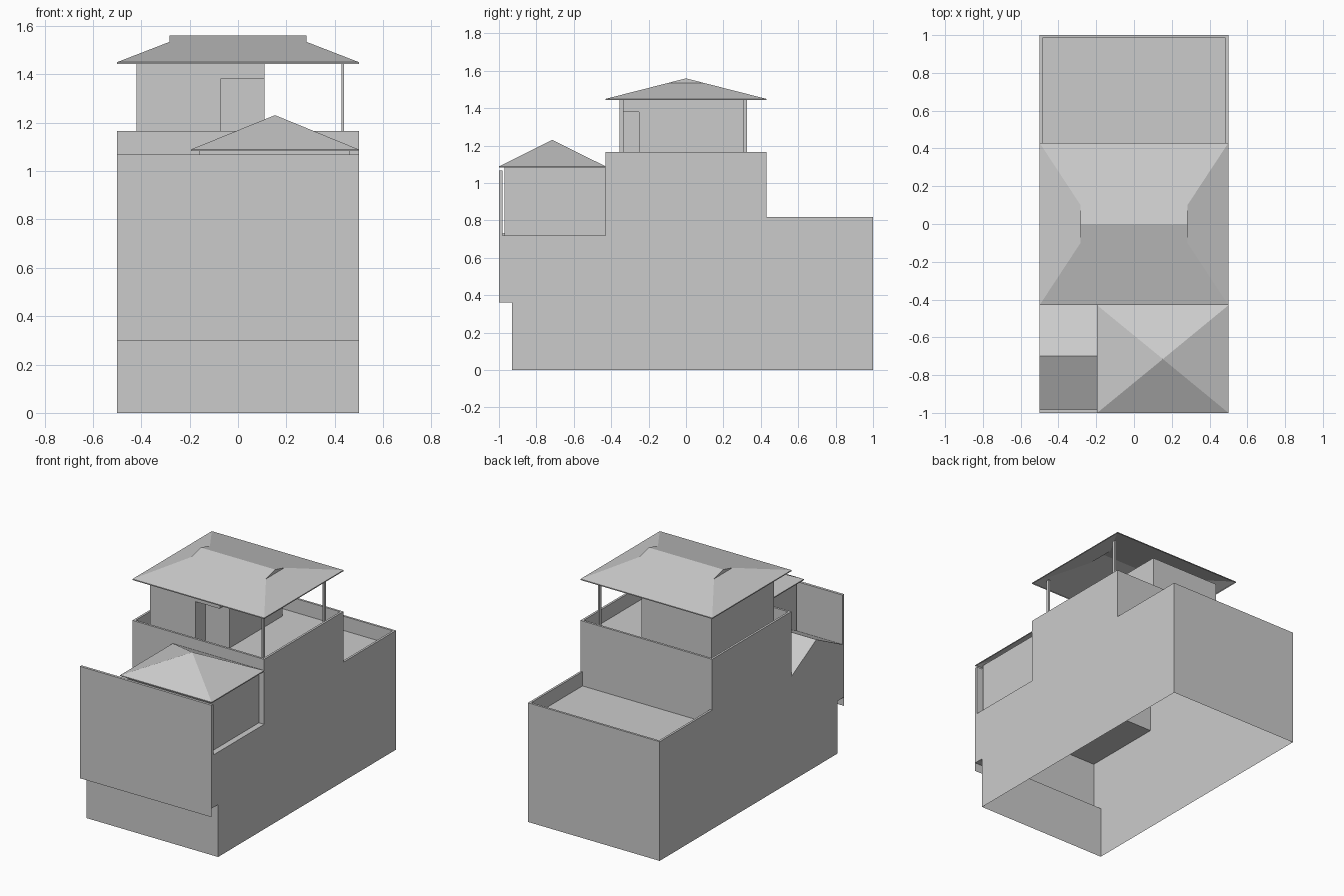
import bpy, bmesh

if "Cube" in bpy.data.objects:
    bpy.data.objects.remove(bpy.data.objects["Cube"])


def finish(name, bm):
    """Weld, orient and link a bmesh as a named object."""
    bmesh.ops.remove_doubles(bm, verts=bm.verts, dist=0.0005)
    bmesh.ops.recalc_face_normals(bm, faces=bm.faces)
    mesh = bpy.data.meshes.new(name)
    bm.to_mesh(mesh)
    bm.free()
    obj = bpy.data.objects.new(name, mesh)
    bpy.context.collection.objects.link(obj)
    return obj


def face(bm, pts):
    return bm.faces.new([bm.verts.new(p) for p in pts])


def rect(x0, x1, y0, y1):
    return [(x0, y0), (x1, y0), (x1, y1), (x0, y1)]


def walls(bm, outline, z0, z1):
    """Vertical walls following a closed xy outline."""
    for a, b in zip(outline, outline[1:] + outline[:1]):
        face(bm, [(*a, z0), (*b, z0), (*b, z1), (*a, z1)])


def box(name, x0, x1, y0, y1, z0, z1):
    bm = bmesh.new()
    r = rect(x0, x1, y0, y1)
    walls(bm, r, z0, z1)
    for z in (z0, z1):
        face(bm, [(*p, z) for p in r])
    return finish(name, bm)


def terrace(bm, outer, inner, z_top, z_floor):
    """Sunken roof terrace: parapet rim, inner walls and floor."""
    for i in range(4):
        j = (i + 1) % 4
        if abs(outer[i][1] - inner[i][1]) + abs(outer[j][1] - inner[j][1]) > 0.001 or i % 2:
            face(bm, [(*outer[i], z_top), (*outer[j], z_top),
                      (*inner[j], z_top), (*inner[i], z_top)])
    walls(bm, inner, z_floor, z_top)
    face(bm, [(*p, z_floor) for p in inner])


# Main stepped body: yz profile between two side walls, open underneath
profile = [(-.93, 0), (-.93, .36), (-1, .36), (-1, .72), (-.43, .72),
           (-.43, 1.166), (.43, 1.166), (.43, .818), (1, .818), (1, 0)]
bm = bmesh.new()
for x in (-.5, .5):
    face(bm, [(x, y, z) for y, z in profile])
for i, (a, b) in enumerate(zip(profile, profile[1:])):
    if i not in (5, 7):  # the two terraces replace these tops
        face(bm, [(-.5, *a), (.5, *a), (.5, *b), (-.5, *b)])
terrace(bm, rect(-.5, .5, -.43, .43), rect(-.485, .485, -.415, .415), 1.166, 1.07)
terrace(bm, rect(-.5, .5, .43, 1), rect(-.485, .485, .43, .985), .818, .72)
finish("building_body", bm)

# Front parapet and the thin lip hanging below the overhang
box("front_parapet", -.5, .5, -1, -.982, .72, 1.068)
bm = bmesh.new()
face(bm, [(-.5, -1, .3), (.5, -1, .3), (.5, -1, .36), (-.5, -1, .36)])
finish("front_lip", bm)

# Small gabled roof on the left of the front terrace
tri = [(-1, .72), (-.7, .87), (-.43, .72)]
bm = bmesh.new()
face(bm, [(-.5, *p) for p in tri])
for a, b in zip(tri, tri[1:]):
    face(bm, [(-.5, *a), (-.16, *a), (-.16, *b), (-.5, *b)])
finish("gable_roof", bm)

# Front room with pyramid roof
bm = bmesh.new()
walls(bm, rect(-.16, .46, -.97, -.43), .72, 1.087)
finish("front_room", bm)
bm = bmesh.new()
r = rect(-.195, .5, -1, -.43)
walls(bm, r, 1.082, 1.089)
for a, b in zip(r, r[1:] + r[:1]):
    face(bm, [(*a, 1.089), (*b, 1.089), (.153, -.715, 1.231)])
finish("front_room_roof", bm)

# Upper room with a doorway recess cut from its front right corner
bm = bmesh.new()
walls(bm, [(-.42, -.355), (-.073, -.355), (-.073, -.25), (.11, -.25),
           (.11, .325), (-.42, .325)], 1.07, 1.38)
walls(bm, rect(-.42, .11, -.355, .325), 1.38, 1.447)
face(bm, [(*p, 1.38) for p in rect(-.073, .11, -.355, -.25)])
finish("upper_room", bm)

# Posts carrying the open end of the main roof
for label, y in (("front", -.345), ("back", .317)):
    box(label + "_roof_post", .428, .439, y - .01, y + .01, 1.07, 1.455)

# Main roof: hips ending in small gables under the ridge, hollow below
bm = bmesh.new()
walls(bm, rect(-.5, .5, -.43, .43), 1.443, 1.45)
for s in (-1, 1):
    face(bm, [(-.5, s * .43, 1.45), (.5, s * .43, 1.45), (.283, s * .1, 1.534),
              (.283, 0, 1.56), (-.283, 0, 1.56), (-.283, s * .1, 1.534)])
    face(bm, [(s * .5, -.43, 1.45), (s * .5, .43, 1.45),
              (s * .283, .1, 1.534), (s * .283, -.1, 1.534)])
    face(bm, [(s * .283, -.1, 1.534), (s * .283, .1, 1.534), (s * .283, 0, 1.56)])
finish("main_roof", bm)
